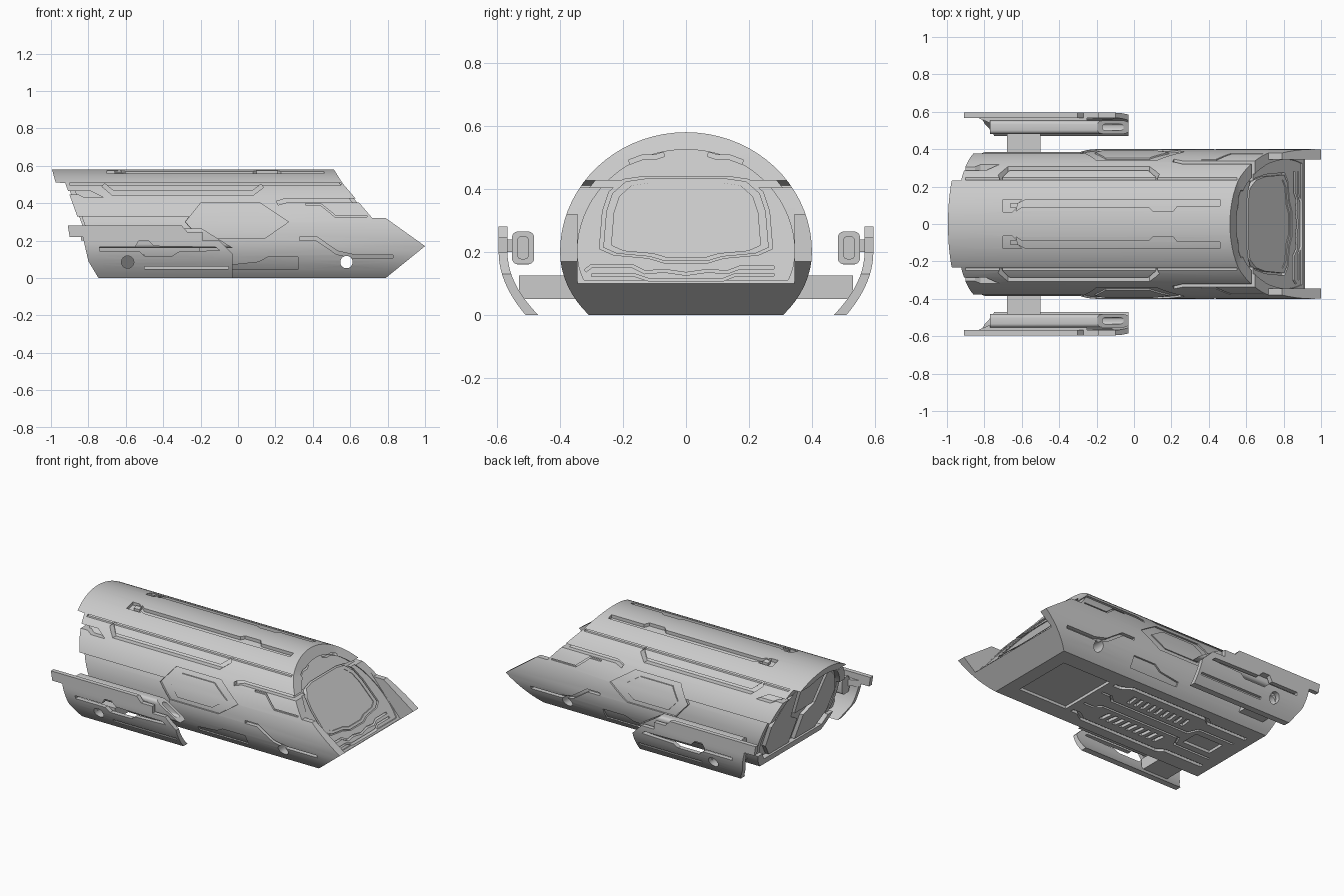
import bpy, bmesh, math
from mathutils import Vector

cube = bpy.data.objects.get("Cube")
if cube:
    bpy.data.objects.remove(cube)

metal = bpy.data.materials.new("light_grey_metal")
metal.use_nodes = True
GREY = (0.6, 0.6, 0.6, 1)
metal.diffuse_color = GREY
metal.node_tree.nodes["Principled BSDF"].inputs["Base Color"].default_value = GREY


# ---------- helpers ----------
def prisms(name, items):
    """Object made of extruded polygons: (polygon, axis, low, high)."""
    bm = bmesh.new()
    place = {"x": lambda p, t: (t, p[0], p[1]),
             "y": lambda p, t: (p[0], t, p[1]),
             "z": lambda p, t: (p[0], p[1], t)}
    for poly, axis, lo, hi in items:
        a = [bm.verts.new(place[axis](p, lo)) for p in poly]
        b = [bm.verts.new(place[axis](p, hi)) for p in poly]
        bm.faces.new(a)
        bm.faces.new(b)
        for i in range(len(a)):
            j = (i + 1) % len(a)
            bm.faces.new((a[i], a[j], b[j], b[i]))
    bmesh.ops.recalc_face_normals(bm, faces=bm.faces)
    mesh = bpy.data.meshes.new(name)
    bm.to_mesh(mesh)
    bm.free()
    mesh.materials.append(metal)
    obj = bpy.data.objects.new(name, mesh)
    bpy.context.collection.objects.link(obj)
    return obj


def boolean(obj, tool, operation):
    mod = obj.modifiers.new("cut", "BOOLEAN")
    mod.object, mod.operation, mod.solver = tool, operation, "EXACT"
    mod.use_self = True
    deps = bpy.context.evaluated_depsgraph_get()
    mesh = bpy.data.meshes.new_from_object(obj.evaluated_get(deps))
    obj.modifiers.clear()
    obj.data = mesh
    bpy.data.objects.remove(tool)
    return obj


def stroke(path, w):
    """Polygon of constant width around an open path."""
    pts = [Vector(p) for p in path]
    left, right = [], []
    for i, p in enumerate(pts):
        d1 = (p - pts[i - 1]).normalized() if i else (pts[1] - p).normalized()
        d2 = (pts[i + 1] - p).normalized() if i < len(pts) - 1 else d1
        t = (d1 + d2).normalized()
        n = Vector((-t.y, t.x)) * (w / 2 / max(t.dot(d1), 0.5))
        left.append(p + n)
        right.append(p - n)
    return [tuple(p) for p in left + right[::-1]]


def rect(x0, x1, y0, y1):
    return [(x0, y0), (x1, y0), (x1, y1), (x0, y1)]


def rounded(x0, x1, y0, y1, r):
    pts = []
    for k, (cx, cy) in enumerate(((x1 - r, y1 - r), (x0 + r, y1 - r),
                                  (x0 + r, y0 + r), (x1 - r, y0 + r))):
        for s in range(5):
            a = math.pi / 2 * (k + s / 4)
            pts.append((cx + r * math.cos(a), cy + r * math.sin(a)))
    return pts


def flip(poly, axis=0):
    return [(-p[0], p[1]) if axis == 0 else (p[0], -p[1]) for p in poly]


def sides(poly):
    return [(poly, "y", 0.1, 0.7), (poly, "y", -0.7, -0.1)]


def section(d):
    """Hull cross-section shrunk by d."""
    pts = []
    for i in range(72):
        a = 2 * math.pi * i / 72
        b = 0.38 if math.sin(a) >= 0 else 0.315
        pts.append(((0.4 - d) * math.cos(a), 0.2 + (b - d) * math.sin(a)))
    return pts


def solid(name, d, outline=None):
    """Hull volume shrunk by d on the skin and on the slanted ends."""
    s = 1.3 * d
    outline = outline or [(-0.74 + s, d), (0.79 - s, d), (0.91 - s, 0.1),
                          (0.387 - s, 0.7), (-0.992 + s, 0.7)]
    body = prisms(name, [(section(d), "x", -1.3, 1.3)])
    return boolean(body, prisms("clip", [(outline, "y", -1, 1)]), "INTERSECT")


def engrave(target, depth, items):
    tool = boolean(prisms("pockets", items), solid("core", depth), "DIFFERENCE")
    boolean(target, tool, "DIFFERENCE")


def inlay(name, items, depth):
    return boolean(solid(name, depth), prisms("shape", items), "INTERSECT")


def disc(x, z, r):
    return [(x + r * math.cos(i * math.pi / 16), z + r * math.sin(i * math.pi / 16))
            for i in range(32)]


def scaled(poly, k):
    cx = sum(p[0] for p in poly) / len(poly)
    cy = sum(p[1] for p in poly) / len(poly)
    return [(cx + (p[0] - cx) * k, cy + (p[1] - cy) * k) for p in poly]


# ---------- hull with overhanging roof and side prongs ----------
hull = solid("hull", 0, [(-0.74, 0), (0.79, 0), (1.0, 0.17), (0.79, 0.32), (0.718, 0.32),
                         (0.56, 0.505), (0.5, 0.6), (-1.0, 0.6), (-0.975, 0.51), (-0.924, 0.508)])
nose_void = [(0.908, 0.1), (0.699, 0.34), (1.3, 0.34), (1.3, 0.1)]
boolean(hull, prisms("void", [(nose_void, "y", -0.345, 0.345)]), "DIFFERENCE")

# thinner rear flank, then shallow steps: roof seams, hatch surround, front and lower panels
hatch = [(-0.28, 0.3), (-0.2, 0.4), (0.12, 0.4), (0.27, 0.3), (0.14, 0.21), (-0.2, 0.21)]
flank = [(-1.1, 0.328), (-0.262, 0.328), (-0.285, 0.3), (-0.205, 0.207), (-0.205, 0.1), (-1.1, 0.1)]
engrave(hull, 0.015, sides(flank))
shallow = [stroke([(-0.9, 0.503), (0.55, 0.503)], 0.01), hatch,
           stroke([(0.36, 0.395), (0.44, 0.395), (0.52, 0.33), (0.69, 0.33)], 0.008),
           [(-0.03, 0.045), (0.32, 0.045), (0.32, 0.112), (0.16, 0.112), (0.11, 0.085), (-0.03, 0.07)]]
engrave(hull, 0.01, [i for p in shallow for i in sides(p)])

# deep side grooves
deep = [stroke([(-0.72, 0.497), (-0.67, 0.455), (0.08, 0.455), (0.13, 0.493)], 0.022),
        [(-0.92, 0.465), (-0.79, 0.465), (-0.72, 0.43), (-0.82, 0.43), (-0.85, 0.445), (-0.92, 0.445)],
        stroke([(0.21, 0.4), (0.26, 0.415), (0.66, 0.415)], 0.022),
        stroke([(0.33, 0.21), (0.42, 0.21), (0.53, 0.135), (0.62, 0.115), (0.83, 0.115)], 0.018)]
engrave(hull, 0.025, [i for p in deep for i in sides(p)])

# roof channels
channel = [(-0.58, 0.13), (0.46, 0.13), (0.46, 0.095), (0.23, 0.095), (0.21, 0.07), (0.1, 0.07),
           (0.08, 0.09), (-0.6, 0.09), (-0.63, 0.07), (-0.62, 0.11)]
hook = [(-0.7, 0.13), (-0.6, 0.13), (-0.62, 0.112), (-0.66, 0.112), (-0.66, 0.085),
        (-0.63, 0.085), (-0.65, 0.065), (-0.7, 0.065)]
engrave(hull, 0.02, [(q, "z", 0.3, 0.8) for p in (channel, hook) for q in (p, flip(p, 1))])

# front face: recessed field inside a rim, canopy surround and chevron grooves
field = [p for p in section(0.055) if p[1] > 0.11]
engrave(hull, 0.007, [(field, "x", 0.3, 1.3)])
half = [(0.07, 0.165), (0.12, 0.18), (0.23, 0.19), (0.275, 0.21), (0.265, 0.33),
        (0.245, 0.39), (0.2, 0.43), (0.13, 0.44)]
canopy = half + flip(half)[::-1]
arm = [(-0.32, 0.14), (-0.3, 0.155), (-0.17, 0.155), (-0.13, 0.135), (-0.07, 0.14),
       (0.0, 0.13), (0.07, 0.14), (0.13, 0.135), (0.17, 0.15), (0.28, 0.15)]
low = [(-0.3, 0.125), (-0.16, 0.125), (-0.12, 0.112), (0.12, 0.112), (0.16, 0.128), (0.28, 0.128)]
brow = [(0.07, 0.51), (0.1, 0.5), (0.14, 0.5), (0.18, 0.485)]
front = [canopy, stroke(arm, 0.009), stroke(low, 0.008), stroke(brow, 0.014), stroke(flip(brow), 0.014)]
engrave(hull, 0.022, [(p, "x", 0.3, 1.3) for p in front])
lid = inlay("canopy", [(scaled(canopy, 0.955), "x", 0.3, 1.3)], 0.006)
engrave(lid, 0.01, [(scaled(canopy, 0.86), "x", 0.3, 1.3)])

# underside recesses and louvres
belly = [rect(0.35, 0.7, -0.2, 0.2), rect(-0.62, -0.42, -0.06, 0.06)]
rail = stroke([(-0.68, 0.2), (-0.4, 0.2), (-0.36, 0.23), (0.2, 0.23), (0.26, 0.19), (0.31, 0.19)], 0.025)
line = stroke([(-0.66, 0.11), (-0.4, 0.11), (-0.37, 0.04), (0.2, 0.04), (0.24, 0.08), (0.31, 0.08)], 0.014)
for poly in (rail, line):
    belly += [poly, flip(poly, 1)]
for k in range(9):
    x = -0.3 + 0.05 * k
    slot = [(x, 0.08), (x + 0.025, 0.08), (x + 0.035, 0.16), (x + 0.01, 0.16)]
    belly += [slot, flip(slot, 1)]
engrave(hull, 0.018, [(p, "z", -0.1, 0.15) for p in belly])

# rear recess with raised slanted panels
rear = [p for p in section(0.045) if p[1] > 0.03]
engrave(hull, 0.022, [(rear, "x", -1.3, -0.55)])
panel = [(0.03, 0.05), (0.23, 0.05), (0.31, 0.14), (0.32, 0.28), (0.25, 0.41), (0.15, 0.49),
         (0.12, 0.27), (0.03, 0.22)]
crest = [(-0.12, 0.51), (-0.09, 0.28), (0.09, 0.28), (0.12, 0.51)]
inlay("rear_panels", [(p, "x", -1.2, -0.55) for p in (panel, flip(panel), crest)], 0.006)

# cross bores and side hatches
boolean(hull, prisms("bore", [(disc(x, 0.085, 0.033), "y", -1, 1) for x in (-0.59, 0.58)]), "DIFFERENCE")
inlay("side_hatch", sides(scaled(hatch, 0.72)), 0.003)


# ---------- outrigger pods ----------
def pod_y(z, base, bulge):
    return base - bulge * (max(0.2 - z, 0) / 0.2) ** 2


levels = [0.28 * i / 14 for i in range(15)]
curve = [(pod_y(z, 0.595, 0.085), z) for z in levels] + \
        [(pod_y(z, 0.567, 0.097), z) for z in levels[::-1]]
pod_edge = [(-0.91, 0.28), (-0.9, 0.22), (-0.83, 0.22), (-0.8, 0.09), (-0.74, -0.01), (-0.03, -0.01),
            (-0.03, 0.13), (-0.1, 0.2), (-0.19, 0.2), (-0.19, 0.245), (-0.27, 0.245), (-0.31, 0.29), (-0.91, 0.29)]
window = [(-0.74, 0.165), (-0.55, 0.165), (-0.53, 0.2), (-0.48, 0.2), (-0.45, 0.17), (-0.12, 0.165),
          (-0.1, 0.148), (-0.32, 0.14), (-0.35, 0.118), (-0.5, 0.118), (-0.53, 0.145), (-0.74, 0.145)]
shell = prisms("pod_shell_left", [(curve, "x", -1, 0.1)])
boolean(shell, prisms("edge", [(pod_edge, "y", 0.3, 0.8)]), "INTERSECT")
boolean(shell, prisms("openings", [(window, "y", 0.3, 0.8), (disc(-0.59, 0.085, 0.033), "y", 0.3, 0.8),
                                   (rect(-0.5, -0.05, 0.048, 0.062), "y", 0.536, 0.8)]), "DIFFERENCE")

# rounded bar with a sloping front end
bar = prisms("pod_bar_left", [(rounded(0.482, 0.553, 0.16, 0.265, 0.02), "x", -0.77, 0.1)])
slope = [(-0.9, 0.1), (-0.03, 0.1), (-0.03, 0.162), (-0.2, 0.268), (-0.9, 0.268)]
boolean(bar, prisms("slope", [(slope, "y", 0.4, 0.6)]), "INTERSECT")
boolean(bar, prisms("socket", [(rounded(0.5, 0.535, 0.178, 0.248, 0.012), "x", -0.19, 0.1)]), "DIFFERENCE")

strut = prisms("pod_strut_left", [(rect(-0.68, -0.5, 0.05, 0.125), "y", 0.33, 0.53)])
boolean(strut, prisms("bore", [(disc(-0.59, 0.085, 0.033), "y", 0, 1)]), "DIFFERENCE")
bracket = prisms("pod_bracket_left", [([(-0.84, 0.57), (-0.77, 0.54), (-0.25, 0.54), (-0.25, 0.57)], "z", 0.2, 0.24)])

for obj in (shell, bar, strut, bracket):
    twin = obj.copy()
    twin.data = obj.data.copy()
    twin.name = obj.name.replace("left", "right")
    for v in twin.data.vertices:
        v.co.y = -v.co.y
    twin.data.flip_normals()
    bpy.context.collection.objects.link(twin)

# smooth curved skins, sharp edges kept
for obj in bpy.context.collection.objects:
    if obj.type == "MESH":
        bpy.ops.object.select_all(action="DESELECT")
        obj.select_set(True)
        bpy.context.view_layer.objects.active = obj
        bpy.ops.object.shade_smooth_by_angle(angle=math.radians(25))
